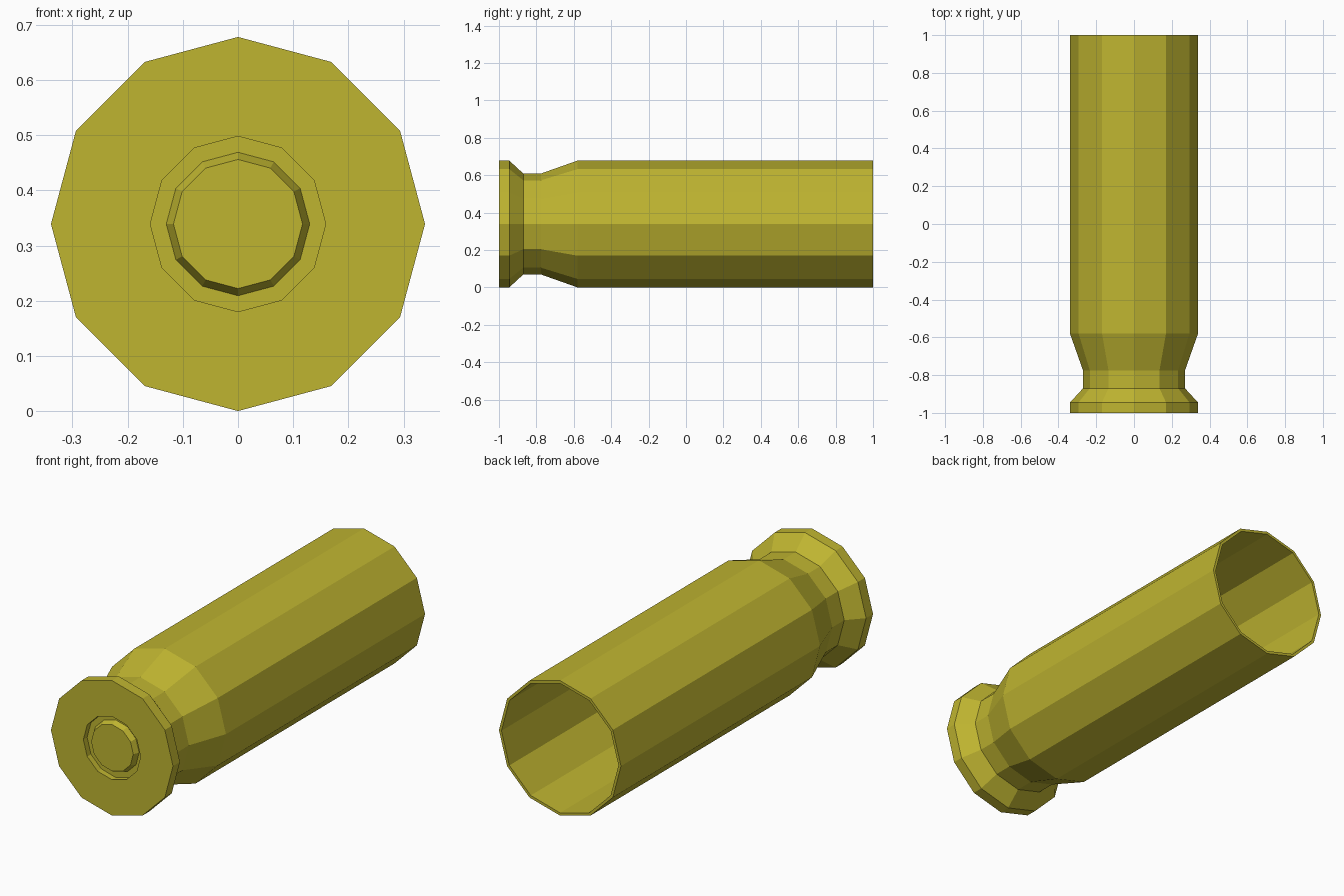
import bpy, bmesh
from math import cos, sin, pi

if "Cube" in bpy.data.objects:
    bpy.data.objects.remove(bpy.data.objects["Cube"])

SIDES, R = 12, 0.339

brass = bpy.data.materials.new("brass")
brass.diffuse_color = (0.52, 0.46, 0.03, 1)
brass.use_nodes = True
brass.node_tree.nodes["Principled BSDF"].inputs["Base Color"].default_value = brass.diffuse_color


def lathe(name, profile):
    """Turn (y, radius) points around the y axis, capping both ends."""
    bm = bmesh.new()
    rings = [[bm.verts.new((r * cos(2 * pi * i / SIDES), y, R + r * sin(2 * pi * i / SIDES)))
              for i in range(SIDES)] for y, r in profile]
    for a, b in zip(rings, rings[1:]):
        for i in range(SIDES):
            j = (i + 1) % SIDES
            bm.faces.new((a[i], a[j], b[j], b[i]))
    bm.faces.new(rings[0])
    bm.faces.new(rings[-1])
    bmesh.ops.recalc_face_normals(bm, faces=bm.faces)
    mesh = bpy.data.meshes.new(name)
    bm.to_mesh(mesh)
    bm.free()
    mesh.materials.append(brass)
    obj = bpy.data.objects.new(name, mesh)
    bpy.context.collection.objects.link(obj)
    return obj


lathe("casing", [
    # primer cap and the groove around it
    (-0.998, 0.117), (-0.97, 0.130), (-0.97, 0.159), (-1.0, 0.159),
    # rim and extractor groove
    (-1.0, R), (-0.945, R), (-0.87, 0.27), (-0.775, 0.27),
    # body wall and open mouth
    (-0.58, R), (1.0, R), (1.0, 0.325),
    # hollow interior
    (-0.58, 0.325), (-0.775, 0.256),
])
